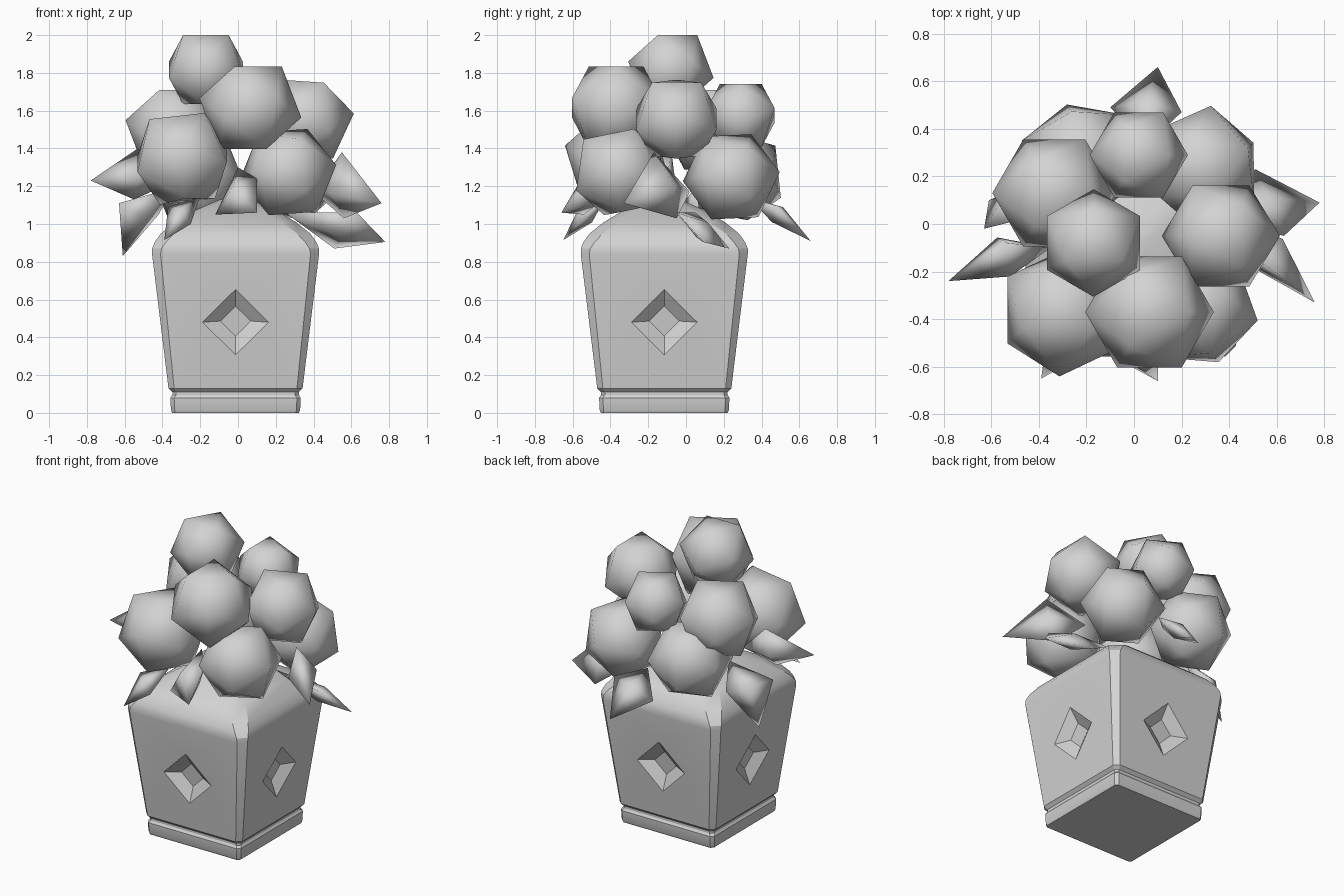
import bpy, bmesh, math
from mathutils import Vector, Matrix

if "Cube" in bpy.data.objects:
    bpy.data.objects.remove(bpy.data.objects["Cube"])

grey = bpy.data.materials.new("plain_grey")
grey.diffuse_color = (0.65, 0.65, 0.65, 1)
grey.use_nodes = True
grey.node_tree.nodes["Principled BSDF"].inputs["Base Color"].default_value = grey.diffuse_color


def finish(bm, name, smooth=True):
    bmesh.ops.recalc_face_normals(bm, faces=bm.faces)
    me = bpy.data.meshes.new(name)
    for f in bm.faces:
        f.smooth = smooth
    bm.to_mesh(me)
    bm.free()
    me.materials.append(grey)
    ob = bpy.data.objects.new(name, me)
    bpy.context.collection.objects.link(ob)
    return ob


# square planter with chamfered corners and a domed top: (z, half width, chamfer)
CX, CY = -0.013, -0.115
PROFILE = [(0, .335, .015), (.015, .342, .02), (.08, .345, .02), (.095, .335, .02),
           (.11, .335, .02), (.13, .355, .03), (.84, .442, .045), (.87, .442, .05),
           (.905, .428, .06), (.95, .395, .07), (1.01, .32, .08), (1.07, .22, .07),
           (1.13, .08, .03)]
bm = bmesh.new()
rings = []
for z, h, c in PROFILE:
    i = h - c
    pts = [(i, -h), (h, -i), (h, i), (i, h), (-i, h), (-h, i), (-h, -i), (-i, -h)]
    rings.append([bm.verts.new((x + CX, y + CY, z)) for x, y in pts])
for a, b in zip(rings, rings[1:]):
    for k in range(8):
        n = (k + 1) % 8
        bm.faces.new((a[k], a[n], b[n], b[k]))
bm.faces.new(rings[0][::-1])
bm.faces.new(rings[-1])
pot = finish(bm, "planter")

# diamond recess cutters, one on each side
bm = bmesh.new()
tilt = math.atan(.122)
for k in range(4):
    m = (Matrix.Translation((CX, CY, 0)) @ Matrix.Rotation(k * math.pi / 2, 4, 'Z')
         @ Matrix.Translation((0, -.398, .48)) @ Matrix.Rotation(tilt - math.pi / 2, 4, 'X')
         @ Matrix.Translation((0, 0, .0125)))
    bmesh.ops.create_cone(bm, cap_ends=True, segments=4, radius1=.222, radius2=.08,
                          depth=.075, matrix=m)
cutter = finish(bm, "recess_cutter", False)
mod = pot.modifiers.new("recesses", 'BOOLEAN')
mod.operation = 'DIFFERENCE'
mod.solver = 'EXACT'
mod.object = cutter
bpy.context.view_layer.objects.active = pot
pot.select_set(True)
cutter.select_set(False)
bpy.ops.object.modifier_apply(modifier=mod.name)
bpy.data.objects.remove(cutter)
bpy.ops.object.shade_smooth_by_angle(angle=math.radians(26))

# blossoms: smooth icosahedra; x, y, z, radius and how the leading face is turned
BLOSSOMS = [(-.17, -.08, 1.817, .23, "up_y"), (.065, -.37, 1.615, .275, "up_x"),
            (-.295, -.37, 1.345, .28, "out"), (.265, -.355, 1.275, .262, "out"),
            (.365, -.05, 1.555, .25, "edge_up"), (-.335, .13, 1.5, .265, "up_x"),
            (.02, .29, 1.575, .21, "up_x"), (.29, .24, 1.25, .26, "out"),
            (-.22, .27, 1.25, .265, "out")]
for k, (x, y, z, r, mode) in enumerate(BLOSSOMS):
    bm = bmesh.new()
    bmesh.ops.create_icosphere(bm, subdivisions=1, radius=r)
    bm.faces.ensure_lookup_table()
    f = bm.faces[0]
    n = f.calc_center_median().normalized()
    u = (f.verts[0].co - f.calc_center_median()).normalized()
    source = Matrix((u, n.cross(u), n)).transposed()
    d = Vector((x, y + .05, z - 1.2)).normalized()
    t = Vector((0, 0, 1)).cross(d).normalized()
    if mode == "edge_up":
        t = t.cross(d)
        if t.z > 0:
            t = -t
    elif mode != "out":
        d = Vector((0, 0, 1))
        t = Vector((1, 0, 0)) if mode == "up_x" else Vector((0, 1, 0))
    target = Matrix((t, d.cross(t), d)).transposed()
    bm.transform(Matrix.Translation((x, y, z)) @ (target @ source.transposed()).to_4x4())
    finish(bm, f"blossom_{k + 1}")

# pointed leaves: base, tip, two side corners and half thickness along the middle
LEAVES = [((-.35, -.1, 1.22), (-.78, -.24, 1.23), (-.53, -.08, 1.4), (-.55, -.17, 1.13), .09),
          ((-.35, .05, 1.19), (-.61, .1, .83), (-.63, -.02, 1.11), (-.42, .18, 1.05), .06),
          ((-.2, -.42, 1.15), (-.39, -.65, .915), (-.37, -.5, 1.09), (-.25, -.57, 1), .05),
          ((0, -.38, 1.3), (.1, -.66, 1.06), (-.12, -.54, 1.05), (.1, -.5, 1.24), .08),
          ((.25, .05, 1.06), (.78, .09, .905), (.51, .23, .87), (.63, -.05, 1.06), .05),
          ((.4, .02, 1.17), (.76, -.33, 1.11), (.55, -.17, 1.38), (.56, -.05, 1.03), .09),
          ((.05, .33, 1.14), (.1, .66, .91), (-.1, .49, 1.02), (.2, .47, 1.1), .05)]
for k, (*pts, thick) in enumerate(LEAVES):
    b, t, l, r = (Vector(p) for p in pts)
    n = (t - b).cross(r - l).normalized()
    mid = (l + r) / 2 * .7 + (b + t) / 2 * .3
    bm = bmesh.new()
    B, T, L, R, up, dn = (bm.verts.new(p) for p in (b, t, l, r, mid + n * thick, mid - n * thick))
    loop = [B, L, T, R]
    for a, c in zip(loop, loop[1:] + loop[:1]):
        bm.faces.new((a, c, up))
        bm.faces.new((c, a, dn))
    finish(bm, f"leaf_{k + 1}")
